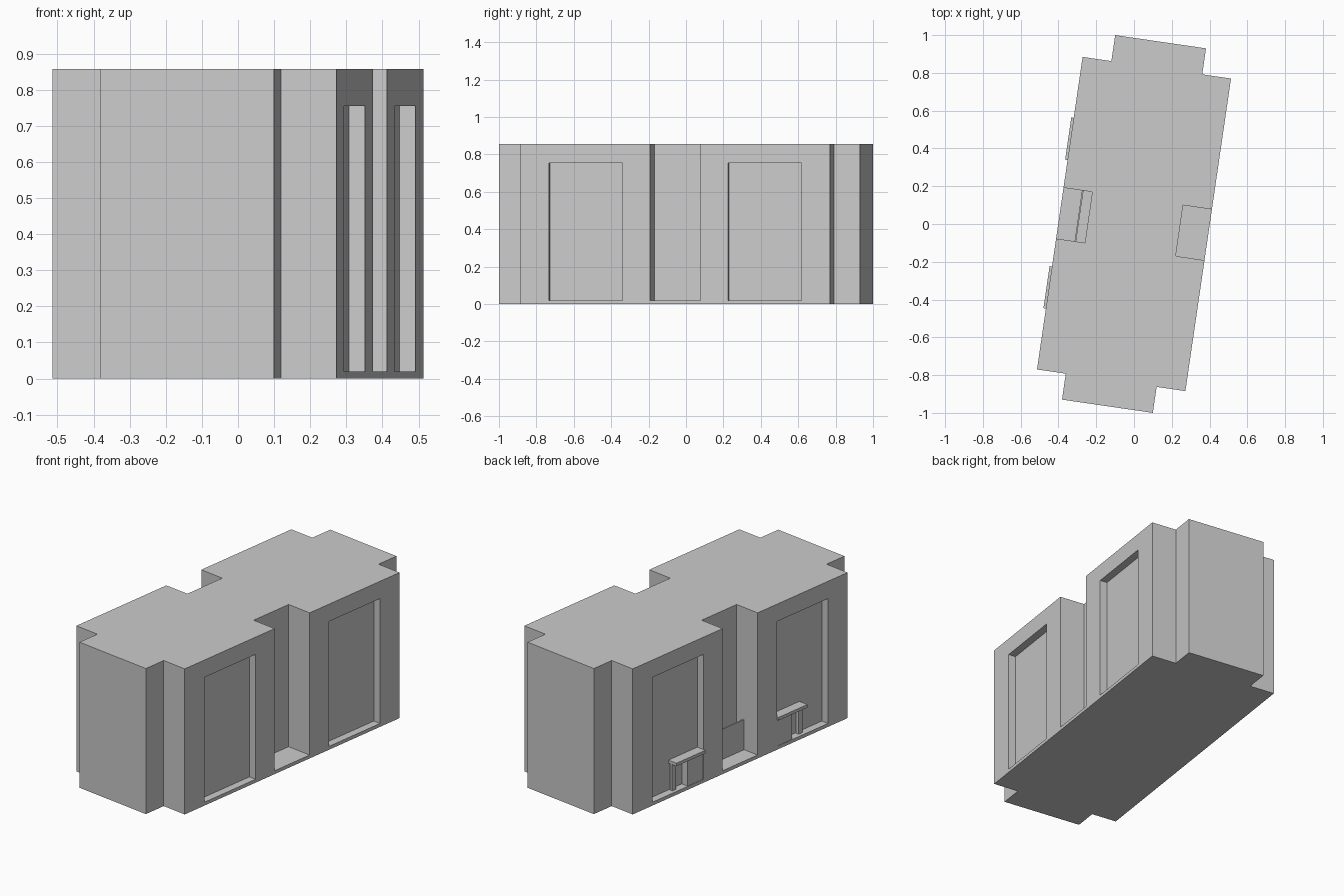
import bpy, bmesh
from math import radians
from mathutils import Matrix

if "Cube" in bpy.data.objects:
    bpy.data.objects.remove(bpy.data.objects["Cube"])

TURN = Matrix.Rotation(radians(-8.3), 4, 'Z')
HEIGHT, FLOOR = 0.857, 0.02
SIDE, INNER, RECESS = 0.397, 0.243, 0.352   # half widths: wall, niche back, recess back


def finish(name, bm):
    bmesh.ops.recalc_face_normals(bm, faces=bm.faces)
    bm.transform(TURN)
    mesh = bpy.data.meshes.new(name)
    bm.to_mesh(mesh)
    bm.free()
    ob = bpy.data.objects.new(name, mesh)
    bpy.context.collection.objects.link(ob)
    return ob


def add_box(bm, x, y, z):
    size = [abs(b - a) for a, b in (x, y, z)]
    mid = [(a + b) / 2 for a, b in (x, y, z)]
    m = Matrix.Translation(mid) @ Matrix.Diagonal((*size, 1))
    bmesh.ops.create_cube(bm, size=1, matrix=m)


def box(name, x, y, z):
    bm = bmesh.new()
    add_box(bm, x, y, z)
    return finish(name, bm)


# Main block: rectangle with stepped corners
bm = bmesh.new()
quarter = [(SIDE, 0.836), (0.243, 0.836), (0.243, 0.975)]
outline = (quarter + [(-x, y) for x, y in reversed(quarter)]
           + [(-x, -y) for x, y in quarter]
           + [(x, -y) for x, y in reversed(quarter)])
face = bm.faces.new([bm.verts.new((x, y, 0)) for x, y in outline])
top = bmesh.ops.extrude_face_region(bm, geom=[face])['geom']
bmesh.ops.translate(bm, vec=(0, 0, HEIGHT),
                    verts=[v for v in top if isinstance(v, bmesh.types.BMVert)])
body = finish("main_block", bm)

# Side niches and panel recesses
bm = bmesh.new()
for s in (-1, 1):
    add_box(bm, (s * INNER, s * 0.6), (-0.136, 0.136), (FLOOR, 1.0))
    for t in (-1, 1):
        add_box(bm, (s * RECESS, s * 0.6), (t * 0.285, t * 0.683), (FLOOR, 0.755))
cutter = finish("recess_cutter", bm)
cutter.hide_render = True
cutter.hide_viewport = True
cutter.display_type = 'WIRE'
mod = body.modifiers.new("recesses", 'BOOLEAN')
mod.operation = 'DIFFERENCE'
mod.solver = 'EXACT'
mod.object = cutter

# Bake the cut, then drop the helper
cut = bpy.data.meshes.new_from_object(
    body.evaluated_get(bpy.context.evaluated_depsgraph_get()))
body.modifiers.clear()
body.data = cut
bpy.data.objects.remove(cutter)

# Counters in the two left recesses: shelf, side panel and post
for t, end in ((1, "back"), (-1, "front")):
    box(end + "_shelf", (-0.41, -RECESS), (t * 0.285, t * 0.51), (0.177, 0.195))
    box(end + "_side_panel", (-0.395, -RECESS), (t * 0.285, t * 0.406), (FLOOR, 0.177))
    box(end + "_post", (-0.376, -0.358), (t * 0.476, t * 0.506), (FLOOR, 0.177))

# Low thin screen inside the left niche
box("niche_screen", (-0.298, -0.29), (-0.136, 0.136), (FLOOR, 0.197))
